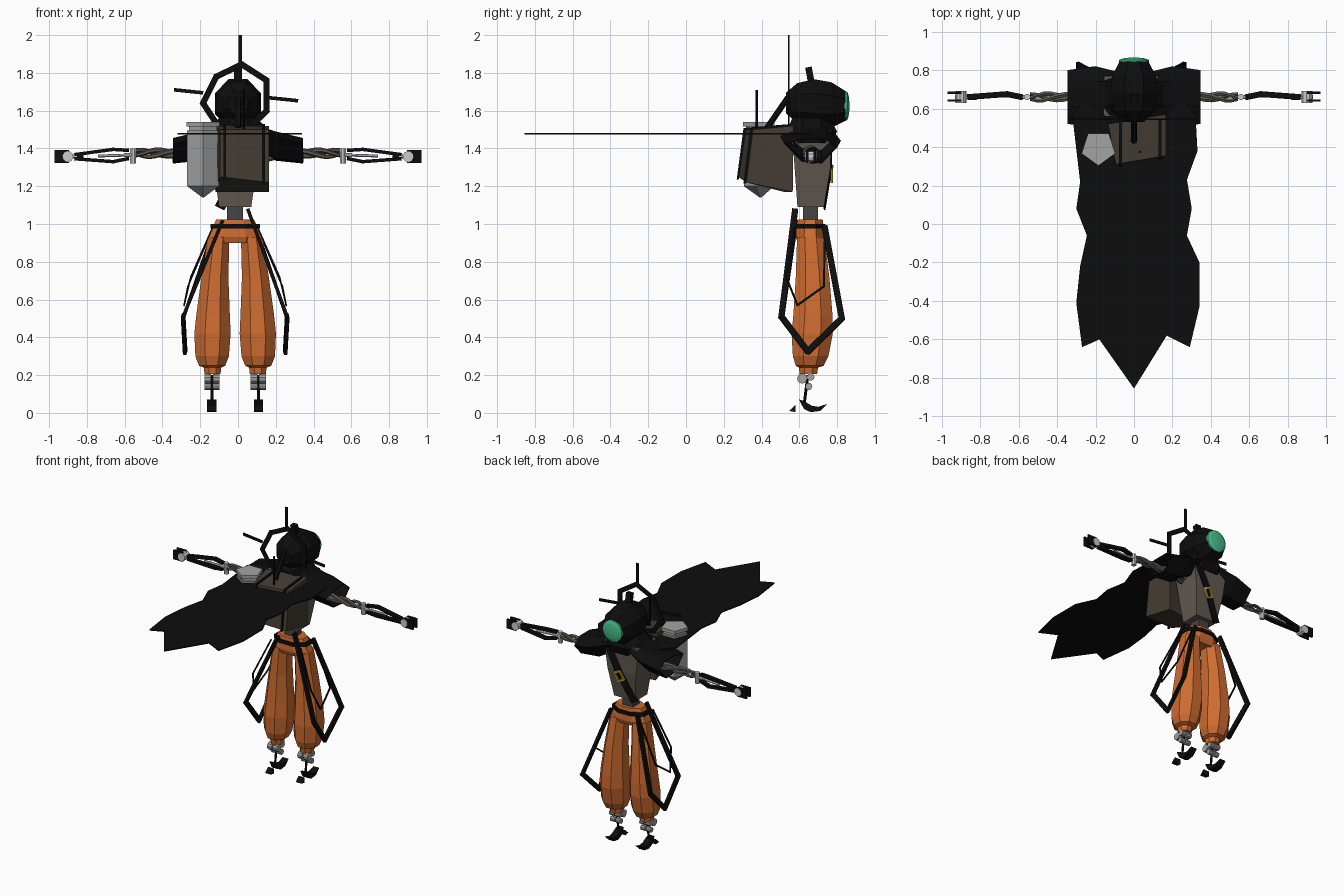
import bpy, bmesh, math
from mathutils import Vector, Matrix


def mat(name, *c):
    m = bpy.data.materials.new(name)
    m.diffuse_color = (*c, 1)
    return m


BLACK = mat("black cloth", 0.004, 0.004, 0.004)
ORANGE = mat("orange cloth", 0.62, 0.15, 0.03)
BROWN = mat("dark brown leather", 0.058, 0.046, 0.035)
TAN = mat("grey brown cloth", 0.12, 0.10, 0.08)
GREY = mat("light grey", 0.37, 0.37, 0.37)
STEEL = mat("dark steel", 0.06, 0.06, 0.06)
WHITE = mat("white metal", 0.6, 0.6, 0.6)
GREEN = mat("green lens", 0.06, 0.52, 0.25)
GOLD = mat("gold buckle", 0.55, 0.38, 0.04)


def finish(name, bm, m):
    bmesh.ops.recalc_face_normals(bm, faces=bm.faces)
    me = bpy.data.meshes.new(name)
    bm.to_mesh(me)
    bm.free()
    me.materials.append(m)
    ob = bpy.data.objects.new(name, me)
    bpy.context.collection.objects.link(ob)
    return ob


def skin(bm, rings, caps=True):
    """Join a row of equal-sized point rings with quads."""
    vs = [[bm.verts.new(p) for p in r] for r in rings]
    n = len(vs[0])
    for a, b in zip(vs, vs[1:]):
        for i in range(n):
            bm.faces.new((a[i], a[(i + 1) % n], b[(i + 1) % n], b[i]))
    if caps:
        bm.faces.new(vs[0])
        bm.faces.new(vs[-1])


def loft(name, rings, m, caps=True):
    bm = bmesh.new()
    skin(bm, rings, caps)
    return finish(name, bm, m)


def oval(c, u, v, n=8, phase=0.5):
    """Ring around c spanned by half-axes u and v."""
    c, u, v = Vector(c), Vector(u), Vector(v)
    return [c + u * math.cos(2 * math.pi * (i + phase) / n) + v * math.sin(2 * math.pi * (i + phase) / n)
            for i in range(n)]


def flat_oval(x, y, z, rx, ry, n=8):
    return oval((x, y, z), (rx, 0, 0), (0, ry, 0), n)


def rect(x0, x1, y0, y1, z):
    return [(x0, y0, z), (x1, y0, z), (x1, y1, z), (x0, y1, z)]


def rod(name, a, b, r, m, n=8, r2=None):
    a, b = Vector(a), Vector(b)
    d = (b - a).normalized()
    u = d.orthogonal().normalized()
    v = d.cross(u)
    r2 = r if r2 is None else r2
    return loft(name, [oval(a, u * r, v * r, n), oval(b, u * r2, v * r2, n)], m)


def band(name, pts, normal, width, thick, m, closed=False):
    """Flat strap along pts, thin in the normal direction."""
    bm = bmesh.new()
    pts = [Vector(p) for p in pts]
    for a, b in zip(pts, pts[1:] + (pts[:1] if closed else [])):
        d = (b - a).normalized()
        w = d.cross(Vector(normal)).normalized()
        t = w.cross(d) * thick / 2
        w = w * width / 2
        e = d * width * 0.3
        skin(bm, [[p - w - t, p + w - t, p + w + t, p - w + t] for p in (a - e, b + e)])
    return finish(name, bm, m)


def box(name, c, s, m):
    x, y, z = c
    a, b, h = (k / 2 for k in s)
    return loft(name, [rect(x - a, x + a, y - b, y + b, z + k) for k in (-h, h)], m)


CX = -0.015  # centre line of the legs

# Head: faceted barrel with a crest, facing +y
loft("head", [oval((0, y, z), (r * 0.95, 0, 0), (0, 0, r)) for y, z, r in
              ((0.53, 1.64, 0.06), (0.59, 1.64, 0.115), (0.68, 1.637, 0.14),
               (0.77, 1.63, 0.13), (0.845, 1.625, 0.085))], BLACK)
eye = loft("eye_lens", [oval((0, y, 1.625), (r, 0, 0), (0, 0, r), 20) for y, r in
                        ((0.84, 0.078), (0.853, 0.078), (0.861, 0.055), (0.865, 0.02))], GREEN)
band("head_crest", [(0, 0.665, 1.74), (0, 0.65, 1.82)], (1, 0, 0), 0.035, 0.04, BLACK)

# Flat halo frame with three spikes behind the head
band("halo_frame", [(0.02, 0.545, 1.845), (-0.115, 0.545, 1.78), (-0.185, 0.545, 1.64),
                    (-0.12, 0.545, 1.54), (0.05, 0.545, 1.50), (0.152, 0.545, 1.6),
                    (0.152, 0.545, 1.76)], (0, 1, 0), 0.032, 0.008, BLACK, True)
for nm, a, b in (("top", (0.012, 1.84), (0.012, 1.995)), ("left", (-0.19, 1.695), (-0.333, 1.71)),
                 ("right", (0.15, 1.67), (0.313, 1.653))):
    band(nm + "_spike", [(a[0], 0.545, a[1]), (b[0], 0.545, b[1])], (0, 1, 0), 0.019, 0.008, BLACK)

# Torso, waist and chest strap
loft("torso", [rect(CX - w, CX + w, y0, y1, z) for z, w, y0, y1 in
               ((1.09, 0.085, 0.59, 0.73), (1.3, 0.115, 0.575, 0.765), (1.5, 0.14, 0.56, 0.77))], TAN)
box("waist_post", (-0.017, 0.66, 1.06), (0.085, 0.08, 0.12), STEEL)
band("chest_strap", [(0.1, 0.77, 1.48), (0.01, 0.768, 1.3), (-0.09, 0.735, 1.1)], (0, 1, 0.1), 0.055, 0.008, BLACK)
band("strap_buckle", [(0.038, 0.772, 1.285), (0.01, 0.772, 1.225), (-0.035, 0.768, 1.245), (-0.007, 0.774, 1.305)],
     (0, 1, -0.1), 0.013, 0.012, GOLD, True)

# Scarf collar around the neck
loft("collar", [flat_oval(0, 0.665, z, rx, ry) for z, rx, ry in
                ((1.43, 0.17, 0.12), (1.49, 0.18, 0.145), (1.56, 0.11, 0.11))], BLACK)

# Ragged cape standing out straight behind
bm = bmesh.new()
outline = [(-0.25, 0.66), (-0.32, 0.56), (-0.28, 0.22), (-0.30, 0.08), (-0.245, -0.06), (-0.28, -0.22),
           (-0.30, -0.41), (-0.27, -0.64), (-0.18, -0.60), (0, -0.855), (0.17, -0.58), (0.29, -0.64),
           (0.34, -0.43), (0.34, -0.20), (0.275, -0.06), (0.30, 0.08), (0.275, 0.23), (0.33, 0.38),
           (0.32, 0.56), (0.25, 0.66)]
bm.faces.new([bm.verts.new((x, y, 1.483)) for x, y in outline])
cape = finish("cape", bm, BLACK)
sol = cape.modifiers.new("thickness", 'SOLIDIFY')
sol.thickness = 0.008

# Backpack with black straps and hose
top = [(-0.135, 0.52, 1.52), (0.165, 0.57, 1.52), (0.165, 0.355, 1.5), (-0.095, 0.31, 1.5)]
low = [(-0.12, 0.52, 1.17), (0.165, 0.565, 1.17), (0.165, 0.32, 1.22), (-0.095, 0.275, 1.25)]
loft("backpack", [low, top], BROWN)
for x, y in ((-0.07, 0.0), (0.135, 0.036)):
    band("backpack_strap", [(x, 0.275 + y, 1.24 - y * 0.6), (x, 0.31 + y, 1.503), (x, 0.54, 1.522)],
         (0, -0.7, 0.7), 0.014, 0.012, BLACK)
rod("backpack_hose", (0.0, 0.43, 1.51), (0.0, 0.54, 1.67), 0.016, BLACK, 6)
rod("backpack_rod", (0.03, 0.375, 1.5), (0.03, 0.375, 1.71), 0.007, BLACK, 6)

# Five-sided canister beside the backpack
PHASE = -0.2
loft("canister", [oval((-0.185, 0.395, z), (r, 0, 0), (0, r, 0), 5, PHASE + 0.95) for z, r in
                  ((1.14, 0.004), (1.2, 0.088), (1.495, 0.088), (1.495, 0.078), (1.515, 0.078),
                   (1.515, 0.092), (1.54, 0.092))], GREY)

# Trousers: hips and belt
loft("hips", [flat_oval(CX, 0.657, z, rx, ry) for z, rx, ry in
              ((0.90, 0.13, 0.07), (0.93, 0.155, 0.082), (0.97, 0.135, 0.08), (1.025, 0.108, 0.072))], ORANGE)
loft("belt", [flat_oval(CX, 0.657, z, 0.142, 0.088) for z in (0.975, 1.0)], BLACK)

for s, side in ((-1, "left"), (1, "right")):
    def L(x, y, z):
        return (CX + s * x, y, z)

    # Baggy leg
    loft(side + "_trouser_leg", [flat_oval(CX + s * x, y, z, rx, ry) for z, x, y, rx, ry in
         ((0.205, 0.12, 0.648, 0.046, 0.05), (0.24, 0.12, 0.648, 0.05, 0.055), (0.25, 0.122, 0.655, 0.075, 0.08),
          (0.30, 0.122, 0.66, 0.096, 0.102), (0.42, 0.12, 0.668, 0.104, 0.118), (0.52, 0.117, 0.672, 0.096, 0.112),
          (0.72, 0.107, 0.67, 0.077, 0.096), (0.93, 0.088, 0.66, 0.062, 0.078))], ORANGE)

    # Hanging straps: a broad loop and a thin loop
    peak = 1.07 if s > 0 else 1.01
    band(side + "_hanging_strap", [L(0.07, 0.577, peak), L(0.275, 0.505, 0.51), L(0.265, 0.645, 0.325),
                                   L(0.275, 0.825, 0.5), L(0.11, 0.735, 0.98)],
         (s, 0, 0.3), 0.032, 0.018, BLACK)
    band(side + "_thin_strap", [L(0.12, 0.575, 0.98), L(0.235, 0.53, 0.72), L(0.27, 0.59, 0.57),
                                L(0.25, 0.73, 0.67), L(0.13, 0.735, 0.95)], (s, 0, 0.3), 0.01, 0.008, BLACK)

    # Ankle joints
    for y, z, r in ((0.615, 0.182, 0.027), (0.65, 0.14, 0.019), (0.66, 0.19, 0.02)):
        for x in (0.1, 0.145):
            rod(side + "_ankle_joint", L(x - 0.018, y, z), L(x + 0.018, y, z), r, GREY, 10)
    rod(side + "_shin_rod", L(0.123, 0.645, 0.2), L(0.123, 0.625, 0.04), 0.008, BLACK, 6)

    # Curved toe and separate heel
    sole = [(0.597, 0.072), (0.625, 0.02), (0.66, 0.004), (0.71, 0.01), (0.75, 0.048),
            (0.70, 0.032), (0.665, 0.038), (0.63, 0.06)]
    loft(side + "_foot", [[L(x, y, z) for y, z in sole] for x in (0.1, 0.148)], BLACK)
    loft(side + "_heel", [[L(x, y, z) for y, z in ((0.545, 0.01), (0.58, 0.004), (0.58, 0.042))]
                          for x in (0.1, 0.148)], BLACK)

    # Open shoulder drape
    drape = [[(s * x, y, z) for y, z in ((0.66 - d, t - 0.03), (0.61, b + 0.01), (0.72, b),
                                         (0.66 + d, t - 0.05), (0.74, t), (0.62, t))]
             for x, d, t, b in ((0.08, 0.13, 1.53, 1.40), (0.2, 0.16, 1.49, 1.335), (0.345, 0.14, 1.455, 1.32))]
    cloth = loft(side + "_shoulder_drape", drape, BLACK, False)
    cloth.modifiers.new("thickness", 'SOLIDIFY').thickness = 0.008

    # Twisted upper arm strands
    for k in range(3):
        rings = []
        for i in range(13):
            t = i / 12
            a = 2 * math.pi * (k / 3 + t * 1.3)
            q = 0.022 * (1 - 0.35 * t) * (1 + 0.25 * math.sin(9 * t))
            r = 0.02 * (1 - 0.45 * t)
            rings.append(oval((s * (0.13 + 0.41 * t), 0.66 + q * math.cos(a), 1.375 + q * math.sin(a)),
                              (0, r, 0), (0, 0, r), 6))
        loft(side + "_arm_strand", rings, TAN)

    # Elbow, forearm frame and hand
    def A(x, y, z):
        return (s * x, y, z)

    rod(side + "_elbow", A(0.555, 0.66, 1.32), A(0.555, 0.66, 1.4), 0.017, WHITE, 8)
    rod(side + "_elbow_pin", A(0.53, 0.66, 1.365), A(0.6, 0.66, 1.365), 0.012, WHITE, 8)
    for z0, zm, z1 in ((1.39, 1.395, 1.368), (1.345, 1.33, 1.345)):
        band(side + "_forearm_bar", [A(0.585, 0.66, z0), A(0.66, 0.675, zm), A(0.86, 0.66, z1)],
             (0, 1, 0), 0.018, 0.03, BLACK)
    rod(side + "_forearm_core", A(0.58, 0.66, 1.365), A(0.74, 0.67, 1.36), 0.008, WHITE, 6)
    box(side + "_forearm_end", A(0.835, 0.66, 1.357), (0.035, 0.03, 0.035), BLACK)
    rod(side + "_wrist_pin", A(0.85, 0.66, 1.357), A(0.93, 0.66, 1.357), 0.01, WHITE, 6)
    rod(side + "_wrist_disc", A(0.9, 0.63, 1.357), A(0.9, 0.69, 1.357), 0.029, WHITE, 10)
    for y in (0.642, 0.682):
        box(side + "_hand_plate", A(0.933, y, 1.357), (0.075, 0.012, 0.068), BLACK)
